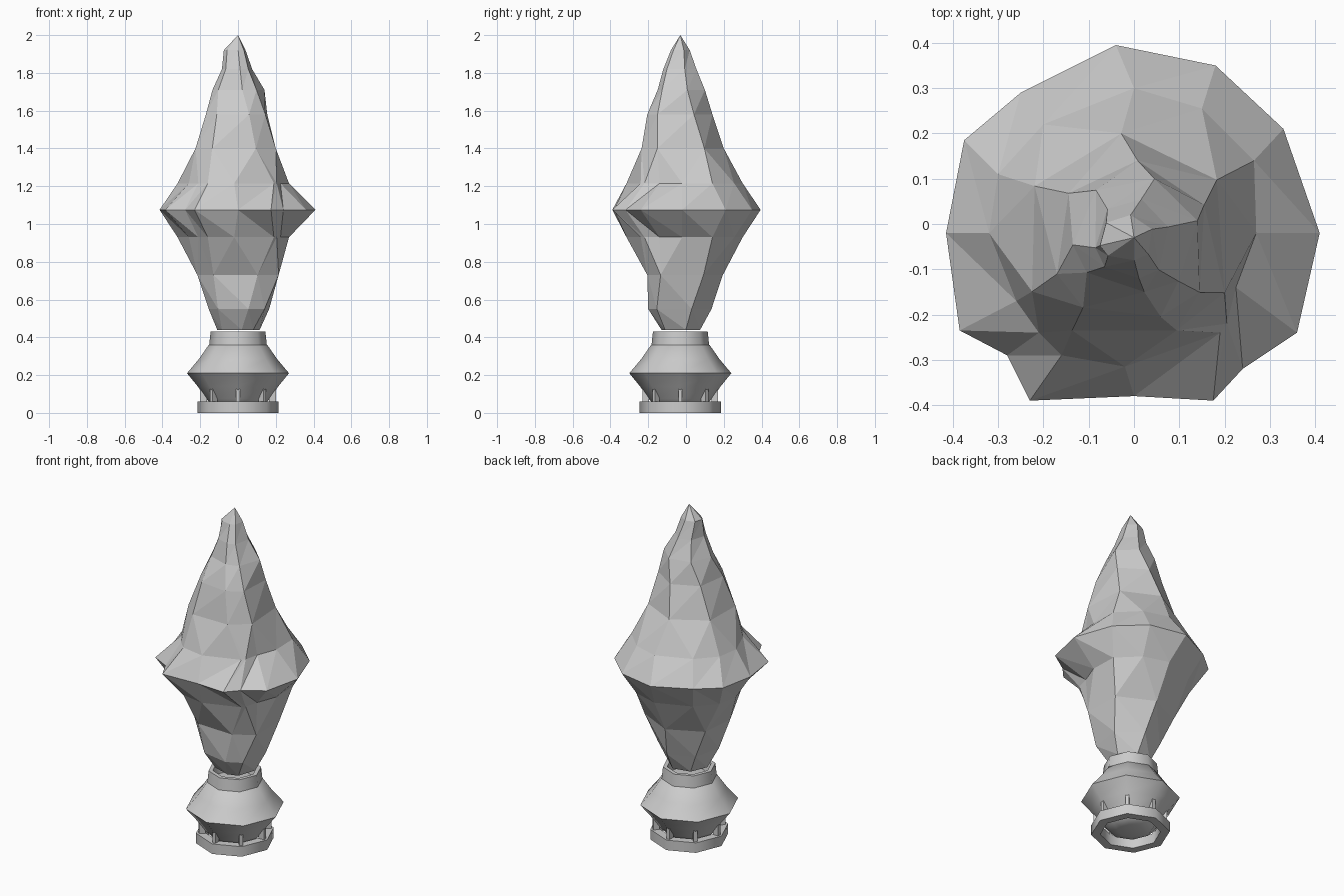
import bpy, bmesh, math

if "Cube" in bpy.data.objects:
    bpy.data.objects.remove(bpy.data.objects["Cube"])

CY = -0.03  # all parts share this axis


def make_object(name, verts, faces, smooth=None):
    me = bpy.data.meshes.new(name)
    me.from_pydata(verts, [], faces)
    bm = bmesh.new()
    bm.from_mesh(me)
    bmesh.ops.recalc_face_normals(bm, faces=bm.faces)
    bm.to_mesh(me)
    bm.free()
    ob = bpy.data.objects.new(name, me)
    bpy.context.collection.objects.link(ob)
    if smooth:
        bpy.ops.object.select_all(action='DESELECT')
        ob.select_set(True)
        bpy.context.view_layer.objects.active = ob
        bpy.ops.object.shade_smooth_by_angle(angle=math.radians(smooth))
    return ob


def lathe(name, profile, closed=False, sides=8, smooth=None):
    verts, faces = [], []
    n = len(profile)
    for i in range(sides):
        a = 2 * math.pi * i / sides
        verts += [(r * math.cos(a), CY + r * math.sin(a), z) for r, z in profile]
    for i in range(sides):
        k = (i + 1) % sides
        for j in range(n if closed else n - 1):
            m = (j + 1) % n
            faces.append((i * n + j, k * n + j, k * n + m, i * n + m))
    if not closed:
        faces.append([i * n for i in range(sides)])
        faces.append([i * n + n - 1 for i in range(sides)])
    return make_object(name, verts, faces, smooth)


# Octagonal foot ring
lathe("foot_ring", [(.165, 0), (.215, 0), (.215, .06), (.165, .06)],
      closed=True, smooth=50)

# Faceted bulb, and the collar with a shallow socket on top of it
lathe("bulb", [(.07, .015), (.125, .03), (.168, .075), (.213, .14), (.27, .21),
               (.207, .285), (.155, .36), (.11, .37)], smooth=50)
lathe("collar", [(.11, .35), (.153, .355), (.145, .43), (.122, .43), (.11, .37)],
      smooth=50)

# Fins joining the bulb corners to the foot
fin_v, fin_f = [], []
for i in range(8):
    c, s = math.cos(i * math.pi / 4), math.sin(i * math.pi / 4)
    b = len(fin_v)
    for t in (-.01, .01):
        for r, z in ((.165, .05), (.2, .05), (.2, .14), (.165, .14)):
            fin_v.append((r * c - t * s, CY + r * s + t * c, z))
    fin_f += [(b, b + 1, b + 2, b + 3), (b + 4, b + 5, b + 6, b + 7)]
    fin_f += [(b + k, b + (k + 1) % 4, b + 4 + (k + 1) % 4, b + 4 + k) for k in range(4)]
make_object("corner_fins", fin_v, fin_f)

# Flame crystal: jagged waist outline and the ring above / below it
waist = [(-.04, .395), (.18, .35), (.33, .21), (.41, -.02), (.36, -.24),
         (.24, -.32), (.175, -.39), (0, -.38), (-.23, -.39), (-.28, -.29),
         (-.385, -.235), (-.415, -.02), (-.375, .185), (-.25, .29)]
shoulder = [(0, .30), (.15, .255), (.265, .14), (.27, -.02), (.225, -.14),
            (.205, -.22), (.19, -.24), (-.02, -.315), (-.16, -.29), (-.21, -.24),
            (-.26, -.17), (-.32, -.02), (-.3, .11), (-.2, .22)]

# Narrower seven-sided rings: z, x range, y range, twist
upper = [(1.40, -.225, .20, -.235, .20, 0), (1.58, -.17, .155, -.205, .14, -.12),
         (1.71, -.135, .14, -.15, .10, -.35), (1.82, -.085, .075, -.12, .055, -.3),
         (1.92, -.075, .04, -.08, .02, -.2)]
lower = [(.73, -.215, .215, -.205, .195, -.05), (.55, -.155, .165, -.2, .135, -.2),
         (.44, -.11, .115, -.13, .075, -.35)]

verts, faces = [], []


def add_ring(points, z):
    start = len(verts)
    verts.extend((x, y, z) for x, y in points)
    return list(range(start, len(verts)))


def seven(z, x0, x1, y0, y1, twist):
    c, s = math.cos(twist), math.sin(twist)
    p = [(x * c - y * s, x * s + y * c) for x, y in waist[::2]]
    xs, ys = [q[0] for q in p], [q[1] for q in p]
    fx, fy = (x1 - x0) / (max(xs) - min(xs)), (y1 - y0) / (max(ys) - min(ys))
    return add_ring([(x0 + (x - min(xs)) * fx, y0 + (y - min(ys)) * fy) for x, y in p], z)


def bridge(a, b):
    n = len(a)
    for i in range(n):
        k = (i + 1) % n
        faces.extend([(a[i], a[k], b[i]), (a[k], b[k], b[i])])


def halve(a, b):
    n = len(b)
    for j in range(n):
        k = (j + 1) % n
        l0, l1, l2 = a[2 * j], a[2 * j + 1], a[2 * k]
        faces.extend([(l0, l1, b[j]), (l1, b[k], b[j]), (l1, l2, b[k])])


mid = add_ring(waist, 1.075)
for z, rings in ((1.215, upper), (.93, lower)):
    sh = add_ring(shoulder, z)
    bridge(mid, sh)
    prev = seven(*rings[0])
    halve(sh, prev)
    for r in rings[1:]:
        ring = seven(*r)
        bridge(prev, ring)
        prev = ring
    if rings is upper:
        tip = add_ring([(0, CY)], 2.0)[0]
        faces.extend((prev[i], prev[(i + 1) % 7], tip) for i in range(7))
    else:
        faces.append(tuple(prev))
make_object("flame_crystal", verts, faces)
